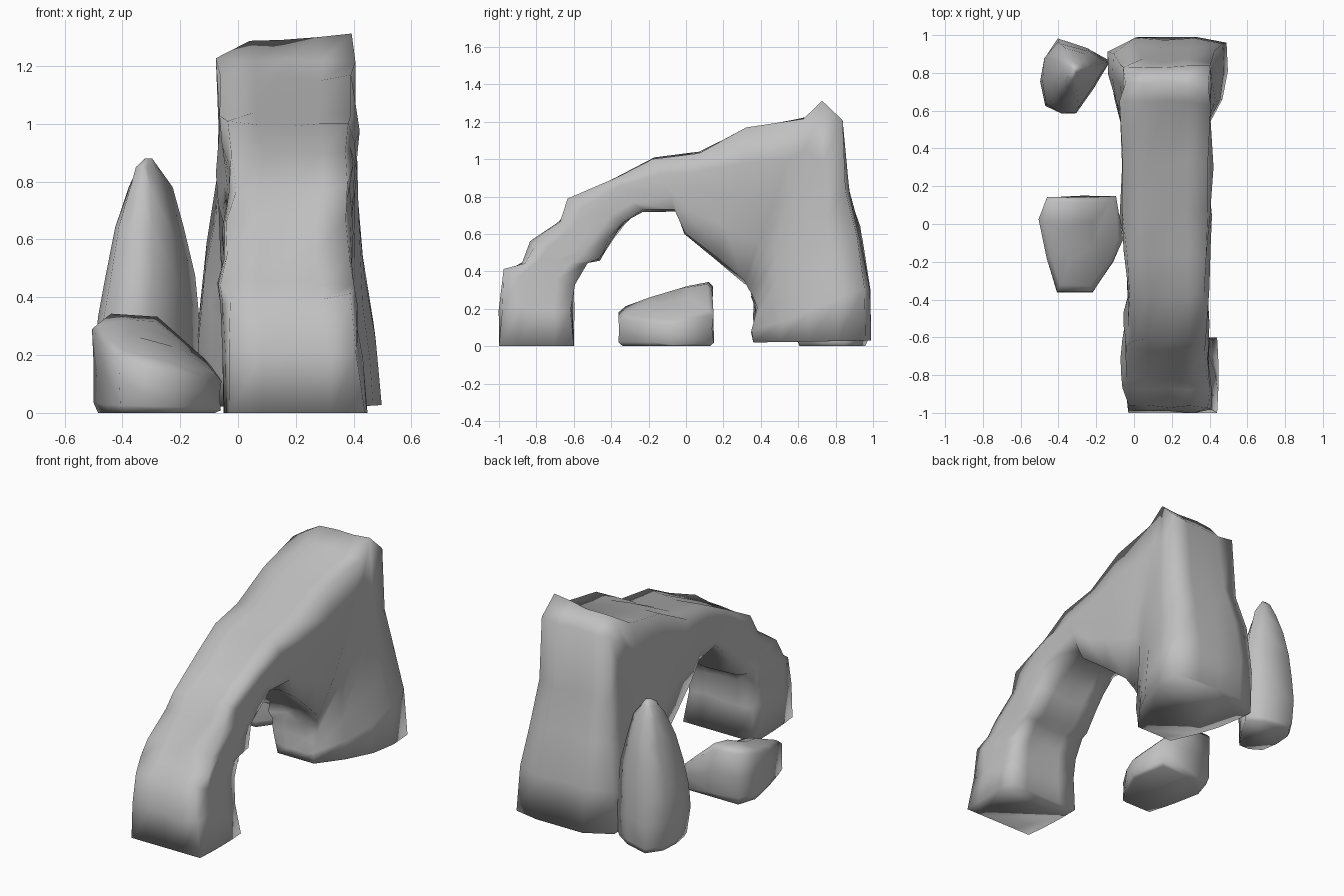
import bpy, bmesh, math, random
from mathutils import Vector

if "Cube" in bpy.data.objects:
    bpy.data.objects.remove(bpy.data.objects["Cube"])

random.seed(11)
stone = bpy.data.materials.new("grey stone")
stone.diffuse_color = (0.53, 0.53, 0.53, 1)
stone.use_nodes = True
stone.node_tree.nodes["Principled BSDF"].inputs["Base Color"].default_value = stone.diffuse_color


def loft(name, rings, rough=0.0, smooth=100):
    """Skin a list of closed rings, cap both ends, roughen everything but the ends."""
    bm = bmesh.new()
    rows = []
    for i, ring in enumerate(rings):
        row = []
        for p in ring:
            p = Vector(p)
            if 0 < i < len(rings) - 1:
                p += Vector(random.uniform(-rough, rough) for _ in range(3))
            p.z = max(p.z, 0)
            row.append(bm.verts.new(p))
        rows.append(row)
    n = len(rows[0])
    for a, b in zip(rows, rows[1:]):
        for k in range(n):
            bm.faces.new((a[k], a[(k + 1) % n], b[(k + 1) % n], b[k]))
    bm.faces.new(rows[0])
    bm.faces.new(rows[-1])
    bmesh.ops.recalc_face_normals(bm, faces=bm.faces)
    mesh = bpy.data.meshes.new(name)
    bm.to_mesh(mesh)
    bm.free()
    mesh.materials.append(stone)
    ob = bpy.data.objects.new(name, mesh)
    bpy.context.collection.objects.link(ob)
    bpy.ops.object.select_all(action='DESELECT')
    ob.select_set(True)
    bpy.context.view_layer.objects.active = ob
    bpy.ops.object.shade_smooth_by_angle(angle=math.radians(smooth))
    return ob


def box_ring(outer, inner, right_bulge, left_bulge, seg=4):
    """Rectangular section with several segments per side; flanks swell outwards."""
    yo, zo, lo, ro = outer
    yi, zi, li, ri = inner
    c = [Vector((lo, yo, zo)), Vector((ro, yo, zo)),
         Vector((ri, yi, zi)), Vector((li, yi, zi))]
    ring = []
    for k in range(4):
        for j in range(seg):
            p = c[k].lerp(c[(k + 1) % 4], j / seg)
            swell = math.sin(math.pi * j / seg)
            if k == 1:
                p.x += right_bulge * swell
            if k == 3:
                p.x -= left_bulge * swell
            ring.append(p)
    return ring


# Arch: outer edge and inner edge of each section (y, z, left x, right x)
outer = [(-1.0, 0, -.03, .44), (-.99, .2, -.03, .42), (-.97, .40, -.04, .40),
         (-.87, .45, -.05, .39), (-.82, .55, -.04, .38), (-.66, .67, -.04, .38),
         (-.62, .78, -.02, .38), (-.38, .89, -.02, .38), (-.17, 1.0, -.04, .38),
         (.08, 1.04, -.06, .39), (.33, 1.16, -.06, .40), (.64, 1.22, -.07, .40),
         (.74, 1.30, -.06, .39), (.84, 1.20, -.06, .40), (.86, .82, -.07, .41),
         (.92, .58, -.12, .43), (.95, .30, -.14, .46), (.96, .03, -.14, .49)]
inner = [(-.6, 0, -.05, .44), (-.61, .2, -.05, .42), (-.6, .34, -.05, .40),
         (-.54, .45, -.05, .39), (-.47, .46, -.04, .39), (-.40, .58, -.04, .38),
         (-.33, .66, -.04, .38), (-.24, .73, -.04, .38), (-.05, .73, -.05, .39),
         (.0, .61, -.05, .38), (.17, .47, -.05, .35), (.31, .35, -.04, .32),
         (.35, .31, -.03, .31), (.36, .27, -.02, .30), (.37, .22, -.01, .29),
         (.37, .15, 0, .28), (.36, .08, .01, .27), (.36, .02, .02, .27)]
rings = []
for i, (o, n) in enumerate(zip(outer, inner)):
    t = max(0, i - 13) / 4           # grows towards the rounded pillar base
    s = min(1, max(0, i - 8) / 4)    # swelling of the pillar flank
    ring = box_ring(o, n, 0.008 + .04 * s + .04 * t, 0.008 + .035 * t)
    for j in (1, 2, 3):              # rounded back of the pillar
        ring[j].y += 0.03 * t
    ring[0].y -= 0.06 * t
    if i == 12:                      # summit falls away on the left
        ring[0].z = 1.23
        ring[1].z = 1.28
    rings.append(ring)
loft("rock_arch", rings, 0.014)

# Spire beside the pillar: plan outline shrunk and shifted with height
plan = [(-.41, .98), (-.24, .93), (-.13, .86), (-.21, .72),
        (-.31, .58), (-.39, .58), (-.47, .63), (-.49, .75), (-.48, .88)]
cx, cy = -.32, .80
levels = [(0, .88, .01, 0), (.03, .94, .01, 0), (.18, 1.0, 0, 0), (.33, .95, 0, 0),
          (.48, .86, .01, 0), (.64, .67, .01, .01), (.78, .42, .01, .01),
          (.85, .22, .005, .015), (.88, .07, .01, .015)]
loft("rock_spire", [[(cx + (x - cx) * s + dx, cy + (y - cy) * s + dy, z) for x, y in plan]
                    for z, s, dx, dy in levels], 0.007)

# Low boulder: sloping top, higher towards the back and the left
plan = [(-.46, .145), (-.28, .145), (-.10, .145), (-.06, -.08), (-.11, -.20),
        (-.22, -.36), (-.41, -.36), (-.46, -.18), (-.50, .02)]
cx, cy = -.30, -.08


def boulder_ring(scale, height):
    ring = []
    for x, y in plan:
        px, py = cx + (x - cx) * scale, cy + (y - cy) * scale
        top = .31 + .29 * py
        top *= min(1, max(.35, 1 - (px + .30) * 2.4))
        ring.append((px, py, top * height))
    return ring


loft("low_boulder", [boulder_ring(s, h) for s, h in
                     ((.92, 0), (1, .12), (1, .5), (1, .9), (.88, 1), (.4, 1.03))], 0.006)
